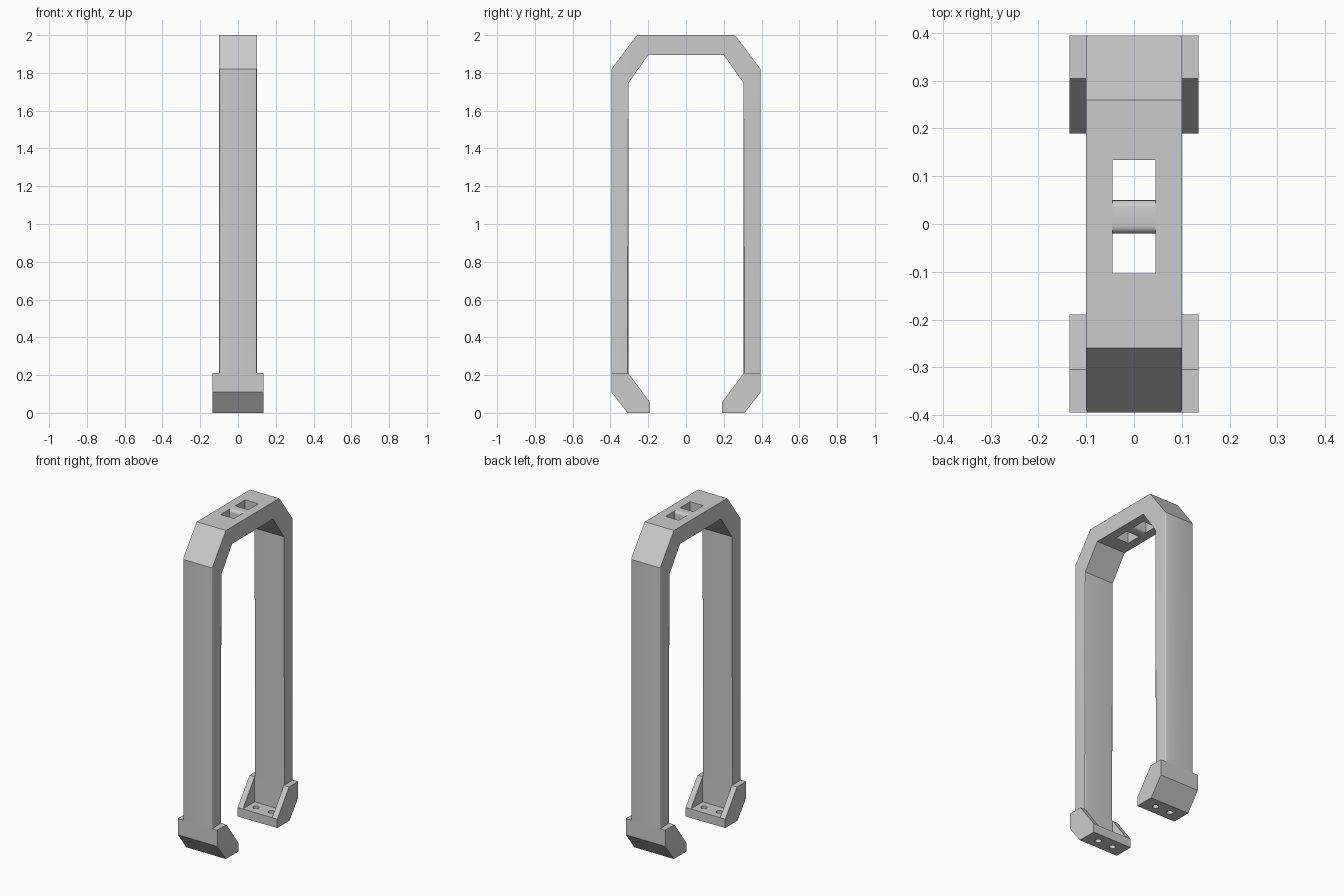
import bpy, bmesh, math
from mathutils import Matrix

cube = bpy.data.objects.get("Cube")
if cube:
    bpy.data.objects.remove(cube, do_unlink=True)

grey = bpy.data.materials.new("Plain grey")
grey.use_nodes = True
color = (0.6, 0.6, 0.6, 1)
grey.diffuse_color = color
grey.node_tree.nodes["Principled BSDF"].inputs["Base Color"].default_value = color

HALF = 0.1      # half width of the strap
CHEEK = 0.135   # half width of the feet


def bevel(bm, radius, rule):
    edges = [e for e in bm.edges if rule(e.verts[0].co, e.verts[1].co)]
    bmesh.ops.bevel(bm, geom=edges, offset=radius, segments=4, profile=0.5, affect='EDGES')


def extrude_profile(name, points, x0, x1, radius=0, rule=None):
    """Extrude a closed (y, z) outline along x."""
    bm = bmesh.new()
    face = bm.faces.new([bm.verts.new((x0, y, z)) for y, z in points])
    moved = bmesh.ops.extrude_face_region(bm, geom=[face])["geom"]
    bmesh.ops.translate(bm, vec=(x1 - x0, 0, 0),
                        verts=[v for v in moved if isinstance(v, bmesh.types.BMVert)])
    if face.is_valid and not any(f is not face and set(f.verts) & set(face.verts) for f in bm.faces):
        bm.faces.remove(face)
    bmesh.ops.recalc_face_normals(bm, faces=bm.faces)
    if radius:
        bevel(bm, radius, rule)
    return finish(name, bm)


def finish(name, bm):
    mesh = bpy.data.meshes.new(name)
    bm.to_mesh(mesh)
    bm.free()
    mesh.materials.append(grey)
    obj = bpy.data.objects.new(name, mesh)
    bpy.context.collection.objects.link(obj)
    return obj


def activate(obj):
    bpy.ops.object.select_all(action='DESELECT')
    obj.select_set(True)
    bpy.context.view_layer.objects.active = obj


def cut(obj, cutter):
    """Subtract the cutter, then remove it."""
    mod = obj.modifiers.new("Cut", 'BOOLEAN')
    mod.operation = 'DIFFERENCE'
    mod.solver = 'EXACT'
    mod.object = cutter
    cutter.hide_render = True
    activate(obj)
    bpy.ops.object.modifier_apply(modifier=mod.name)
    bpy.data.objects.remove(cutter, do_unlink=True)


def smooth(obj):
    activate(obj)
    bpy.ops.object.shade_smooth_by_angle(angle=math.radians(30))


# Strap: chamfered arch with softly rounded leg edges
outer = [(-0.395, 0.21), (-0.395, 1.82), (-0.26, 2.0)]
inner = [(-0.2, 1.895), (-0.305, 1.745), (-0.305, 0.21)]
flip = lambda pts: [(-y, z) for y, z in reversed(pts)]
strap = extrude_profile("strap", outer + flip(outer) + flip(inner) + inner, -HALF, HALF, 0.006,
                        lambda a, b: abs(a.z - b.z) > 1)

# Opening in the top with a rounded bar across it
opening = [(-0.104, 1.8), (0.134, 1.8), (0.134, 2.1), (-0.104, 2.1)]
cut(strap, extrude_profile("opening_cutter", opening, -0.045, 0.045))
smooth(strap)
bar = extrude_profile("top_bar", [(-0.02, 1.895), (0.05, 1.895), (0.05, 2.0), (-0.02, 2.0)],
                      -0.045, 0.045, 0.016, lambda a, b: abs(a.x - b.x) > 0.05)
smooth(bar)

# Feet: base with two screw holes between two sloped cheeks
lower = [(0.395, 0.21), (0.395, 0.11), (0.31, 0), (0.19, 0), (0.19, 0.055)]
for side, sign in (("front", -1), ("back", 1)):
    place = lambda pts: [(sign * y, z) for y, z in pts]
    base = extrude_profile(side + "_foot_base",
                           place(lower + [(0.305, 0.055), (0.305, 0.21)]), -HALF, HALF)
    for x in (-0.052, 0.052):
        bm = bmesh.new()
        bmesh.ops.create_cone(bm, cap_ends=True, segments=24, radius1=0.018, radius2=0.018,
                              depth=0.2, matrix=Matrix.Translation((x, sign * 0.25, 0.02)))
        cut(base, finish("screw_cutter", bm))
    smooth(base)
    for label, s in (("left", 1), ("right", -1)):
        extrude_profile(f"{side}_foot_{label}_cheek", place(lower + [(0.305, 0.21)]),
                        s * HALF, s * CHEEK)
